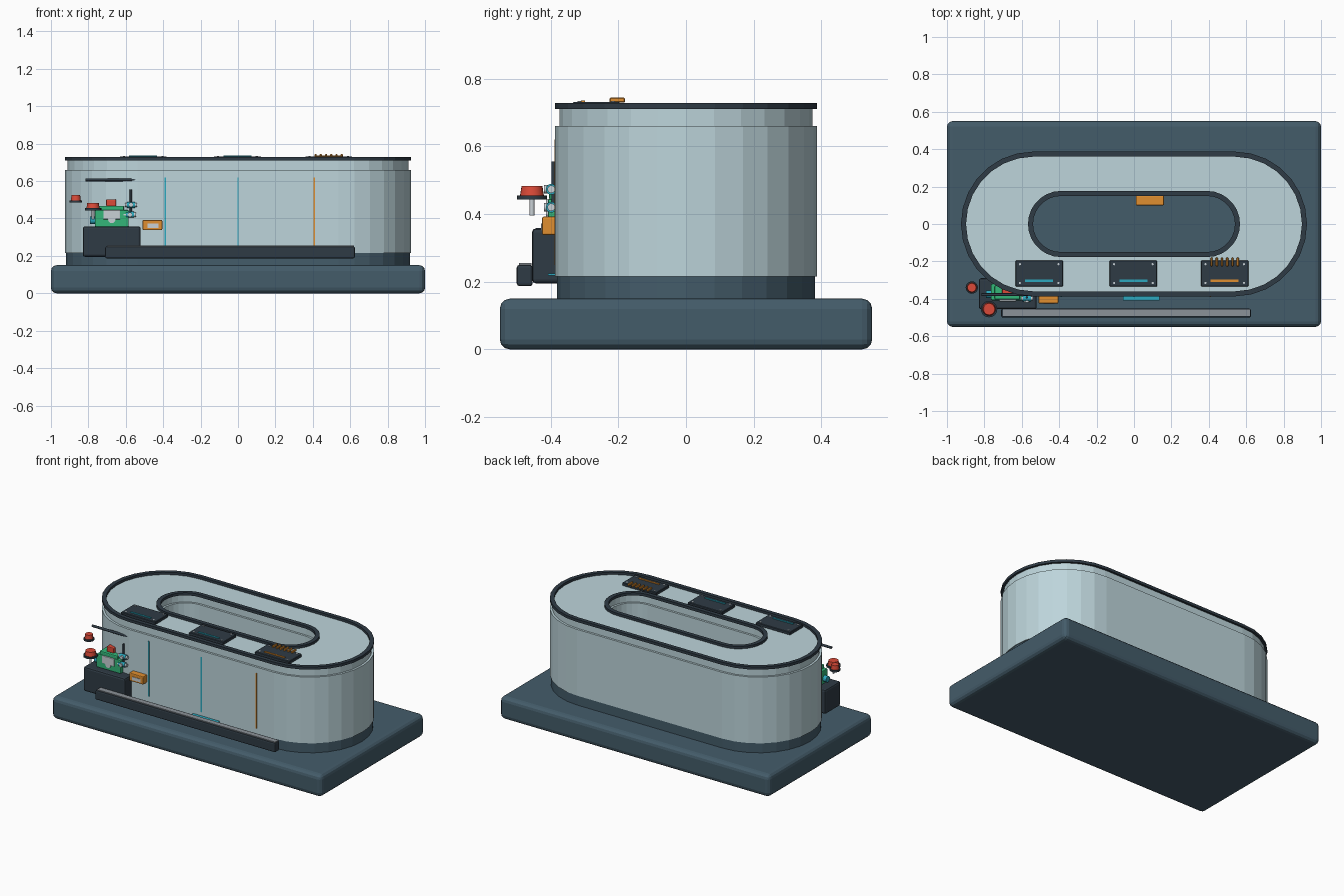
import bpy, bmesh, math
from mathutils import Vector

if "Cube" in bpy.data.objects:
    bpy.data.objects.remove(bpy.data.objects["Cube"])


def mat(name, hexcol):
    m = bpy.data.materials.new(name)
    c = [int(hexcol[i:i + 2], 16) / 255 for i in (0, 2, 4)]
    m.diffuse_color = [*(((v + 0.055) / 1.055) ** 2.4 for v in c), 1]
    m.use_nodes = True
    m.node_tree.nodes["Principled BSDF"].inputs["Base Color"].default_value = m.diffuse_color
    return m


SLATE = mat("slate", "445C6A")
GLASS = mat("pale_glass", "BDD5DB")
DARK = mat("dark_metal", "2F3B45")
STEEL = mat("light_steel", "C9D1D6")
GREY = mat("mid_grey", "8B9298")
RED = mat("red", "DB4A38")
GREEN = mat("green", "33B679")
TEAL = mat("teal", "2CA9BF")
ORANGE = mat("orange", "E08F30")


def finish(name, bm, material):
    bmesh.ops.recalc_face_normals(bm, faces=bm.faces)
    me = bpy.data.meshes.new(name)
    bm.to_mesh(me)
    bm.free()
    me.materials.append(material)
    ob = bpy.data.objects.new(name, me)
    bpy.context.collection.objects.link(ob)
    return ob


def box(name, x, y, z, material, bevel=0.0, seg=2):
    """Box from (min, max) ranges on each axis."""
    bm = bmesh.new()
    bmesh.ops.create_cube(bm, size=1)
    for v in bm.verts:
        v.co = Vector([(a + b) / 2 + c * (b - a) for (a, b), c in zip((x, y, z), v.co)])
    if bevel:
        bmesh.ops.bevel(bm, geom=bm.edges[:], offset=bevel, segments=seg,
                        profile=0.5, affect='EDGES')
    return finish(name, bm, material)


def rod(name, p, q, r, material, r2=None, sides=20):
    """Cylinder or cone between two points."""
    p, q = Vector(p), Vector(q)
    bm = bmesh.new()
    bmesh.ops.create_cone(bm, cap_ends=True, segments=sides, radius1=r,
                          radius2=r if r2 is None else r2, depth=(q - p).length)
    rot = (q - p).to_track_quat('Z', 'Y')
    for v in bm.verts:
        v.co = rot @ v.co + (p + q) / 2
    ob = finish(name, bm, material)
    ob.data.shade_smooth()
    ob.data.set_sharp_from_angle(angle=math.radians(35))
    return ob


OUT, INN, N = (0.538, 0.387), (0.39, 0.15), 14   # half straight length, end radius


def stadium(hx, r, z):
    pts = []
    for side in (1, -1):
        for i in range(N + 1):
            a = -math.pi / 2 + math.pi * i / N
            pts.append((side * (hx + r * math.cos(a)), side * r * math.sin(a), z))
    return pts


def ring(name, outer, inner, z0, z1, material, bevel=0.0):
    """Solid racetrack ring between two stadium outlines."""
    bm = bmesh.new()
    loops = [[bm.verts.new(p) for p in stadium(*o, z)]
             for o, z in ((outer, z0), (outer, z1), (inner, z1), (inner, z0))]
    n = len(loops[0])
    for k in range(4):
        a, b = loops[k], loops[(k + 1) % 4]
        for i in range(n):
            j = (i + 1) % n
            bm.faces.new((a[i], a[j], b[j], b[i]))
    return finish(name, bm, material)


def inset(o, d):
    return (o[0], o[1] + d)


# Base slab
box("base", (-1, 1), (-0.55, 0.55), (0, 0.15), SLATE, 0.03, 3)

# Racetrack tank: plinth, walls, recessed upper band, outer and inner rims
ring("tank_plinth", inset(OUT, -0.006), inset(INN, 0.006), 0.145, 0.216, SLATE)
ring("tank_wall", OUT, INN, 0.216, 0.66, GLASS)
ring("tank_upper_band", inset(OUT, -0.014), inset(INN, 0.014), 0.66, 0.712, GLASS)
ring("outer_rim", OUT, inset(OUT, -0.027), 0.71, 0.728, DARK)
ring("inner_rim", inset(INN, 0.027), INN, 0.71, 0.728, DARK)

# Marker stripes on the front wall
for i, (x, m) in enumerate(((-0.39, TEAL), (0, TEAL), (0.407, ORANGE))):
    box(f"wall_stripe_{i}", (x - 0.004, x + 0.004), (-0.389, -0.38), (0.25, 0.62), m)

# Control panels on top: plate, corner screws, indicator bar
for i, (cx, m) in enumerate(((-0.507, TEAL), (-0.003, TEAL), (0.485, ORANGE))):
    box(f"top_panel_{i}", (cx - 0.127, cx + 0.127), (-0.334, -0.196), (0.71, 0.731), DARK, 0.003, 1)
    for sx in (-1, 1):
        for sy in (-1, 1):
            px, py = cx + sx * 0.103, -0.265 + sy * 0.05
            rod(f"panel_screw_{i}", (px, py, 0.73), (px, py, 0.734), 0.006, STEEL, sides=10)
    box(f"indicator_bar_{i}", (cx - 0.075, cx + 0.075), (-0.31, -0.298), (0.73, 0.736), m)

# Orange fins on the third panel
for i in range(6):
    x = 0.415 + i * 0.028
    box(f"panel_fin_{i}", (x - 0.006, x + 0.006), (-0.226, -0.18), (0.729, 0.744), ORANGE, 0.003, 1)

# Front rail with light top strip, and the low gauge behind it
box("front_rail", (-0.71, 0.625), (-0.5, -0.453), (0.187, 0.25), DARK, 0.008)
box("rail_strip", (-0.7, 0.62), (-0.493, -0.457), (0.249, 0.255), GREY)
box("low_gauge", (-0.06, 0.135), (-0.408, -0.38), (0.219, 0.225), TEAL)

# Drive unit: dark housing, green body, steel face
box("drive_housing", (-0.83, -0.52), (-0.455, -0.29), (0.195, 0.358), DARK, 0.012)
box("green_body", (-0.765, -0.585), (-0.408, -0.32), (0.355, 0.445), GREEN, 0.006)
box("green_body_top", (-0.745, -0.61), (-0.404, -0.33), (0.44, 0.468), GREEN, 0.006)
box("steel_face", (-0.72, -0.63), (-0.414, -0.4), (0.395, 0.445), STEEL, 0.004)
rod("steel_face_boss", (-0.675, -0.414, 0.395), (-0.675, -0.4, 0.395), 0.02, STEEL)
box("red_cap", (-0.705, -0.652), (-0.385, -0.34), (0.465, 0.502), RED, 0.005)
rod("side_port", (-0.79, -0.375, 0.39), (-0.76, -0.375, 0.39), 0.02, TEAL)

# Teal valves with pale caps, and the upright stem
for i, z in enumerate((0.473, 0.42)):
    x = -0.572 - i * 0.006
    rod(f"valve_{i}", (x - 0.022, -0.398, z), (x + 0.022, -0.398, z), 0.016, TEAL)
    for s in (-1, 1):
        rod(f"valve_cap_{i}", (x + s * 0.022, -0.398, z), (x + s * 0.033, -0.398, z), 0.011, STEEL)
    rod(f"valve_face_{i}", (x, -0.42, z), (x, -0.398, z), 0.012, STEEL)
rod("valve_stem", (-0.573, -0.392, 0.42), (-0.573, -0.392, 0.555), 0.006, DARK, sides=12)

# Horizontal handle bar
rod("handle_bar", (-0.815, -0.378, 0.607), (-0.545, -0.378, 0.607), 0.008, DARK, sides=12)

# Red push knobs on dark discs
for i, (x, y, z, r) in enumerate(((-0.775, -0.455, 0.443, 0.044), (-0.867, -0.34, 0.485, 0.033))):
    rod(f"knob_disc_{i}", (x, y, z), (x, y, z + 0.012), r, DARK)
    rod(f"red_knob_{i}", (x, y, z + 0.012), (x, y, z + 0.04), r * 0.8, RED, r * 0.7)
rod("knob_post", (-0.775, -0.455, 0.395), (-0.775, -0.455, 0.443), 0.007, STEEL, sides=12)

# Orange sensor on the wall with pale window, and its twin inside the hole
box("orange_sensor", (-0.51, -0.405), (-0.425, -0.38), (0.338, 0.392), ORANGE, 0.005)
box("sensor_window", (-0.485, -0.425), (-0.428, -0.42), (0.35, 0.372), STEEL)
box("inner_sensor", (0.01, 0.16), (0.1, 0.152), (0.3, 0.36), ORANGE, 0.005)
